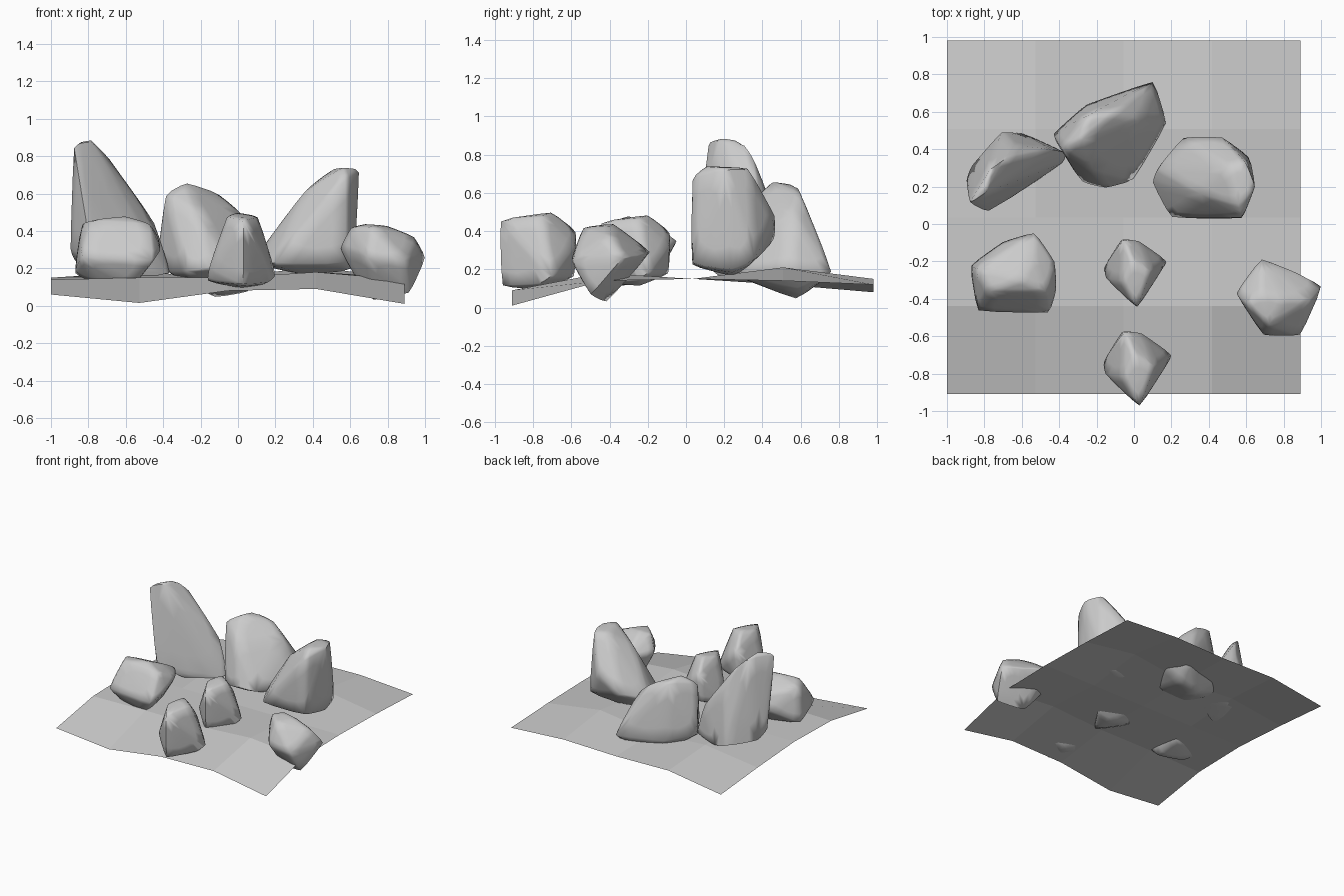
import bpy, bmesh


def finish(name, bm):
    mesh = bpy.data.meshes.new(name)
    bm.to_mesh(mesh)
    bm.free()
    ob = bpy.data.objects.new(name, mesh)
    bpy.context.collection.objects.link(ob)
    return ob


def rock(name, points, offset=(0, 0, 0), scale=1.0, crease=0.62):
    """Faceted boulder: hull of its corner points, softened by a creased subdivision."""
    bm = bmesh.new()
    for p in points:
        bm.verts.new([a * scale + b for a, b in zip(p, offset)])
    bmesh.ops.convex_hull(bm, input=bm.verts[:])
    loose = [v for v in bm.verts if not v.link_faces]
    bmesh.ops.delete(bm, geom=loose, context='VERTS')
    bmesh.ops.recalc_face_normals(bm, faces=bm.faces[:])
    layer = bm.edges.layers.float.new('crease_edge')
    for e in bm.edges:
        e[layer] = crease
    ob = finish(name, bm)
    sub = ob.modifiers.new('soften', 'SUBSURF')
    sub.levels = sub.render_levels = 2
    bpy.context.view_layer.objects.active = ob
    ob.select_set(True)
    bpy.ops.object.shade_smooth_by_angle(angle=1.4)
    ob.select_set(False)


# Uneven ground sheet, four by four flat cells
heights = [(0.06, 0.015, 0.08, 0.09, 0.01),
           (0.14, 0.15, 0.15, 0.18, 0.14),
           (0.15, 0.15, 0.15, 0.15, 0.15),
           (0.12, 0.18, 0.15, 0.21, 0.14),
           (0.08, 0.15, 0.14, 0.15, 0.12)]
bm = bmesh.new()
grid = [[bm.verts.new((-1 + 0.4725 * i, -0.91 + 0.4725 * j, z))
         for i, z in enumerate(row)] for j, row in enumerate(heights)]
for j in range(4):
    for i in range(4):
        bm.faces.new((grid[j][i], grid[j][i + 1], grid[j + 1][i + 1], grid[j + 1][i]))
finish('ground', bm)

# Tall leaning rock, back left
rock('tall_rock', [
    (-0.88, 0.11, 0.87), (-0.79, 0.17, 0.89), (-0.77, 0.29, 0.87), (-0.69, 0.35, 0.79),
    (-0.64, 0.42, 0.62), (-0.44, 0.40, 0.44), (-0.90, 0.24, 0.29), (-0.87, 0.32, 0.22),
    (-0.71, 0.50, 0.20), (-0.60, 0.49, 0.18), (-0.36, 0.38, 0.18), (-0.37, 0.33, 0.16),
    (-0.78, 0.06, 0.26), (-0.60, 0.18, 0.15)])

# Broad rock, back centre
rock('broad_rock', [
    (-0.39, 0.40, 0.60), (-0.28, 0.45, 0.66), (-0.25, 0.58, 0.64), (-0.10, 0.60, 0.60),
    (0.03, 0.56, 0.49), (-0.22, 0.29, 0.50), (-0.44, 0.48, 0.22), (-0.26, 0.64, 0.18),
    (0.11, 0.77, 0.18), (0.18, 0.54, 0.20), (0.00, 0.23, 0.18), (-0.15, 0.19, 0.20),
    (-0.28, 0.22, 0.18), (-0.38, 0.38, 0.18), (-0.12, 0.58, 0.04), (0.05, 0.60, 0.07)])

# Ridge-topped rock, back right
rock('ridge_rock', [
    (0.58, 0.03, 0.68), (0.65, 0.20, 0.73), (0.56, 0.10, 0.74), (0.50, 0.30, 0.73),
    (0.60, 0.33, 0.73), (0.36, 0.16, 0.62), (0.47, 0.47, 0.48), (0.12, 0.30, 0.30),
    (0.26, 0.47, 0.36), (0.09, 0.22, 0.22), (0.19, 0.03, 0.22), (0.58, 0.03, 0.22),
    (0.62, 0.36, 0.24), (0.62, 0.24, 0.19), (0.35, 0.25, 0.16)])

# Squat rock, front left
rock('squat_rock', [
    (-0.84, -0.24, 0.44), (-0.78, -0.36, 0.46), (-0.60, -0.30, 0.48), (-0.47, -0.36, 0.44),
    (-0.54, -0.18, 0.43), (-0.42, -0.20, 0.36), (-0.41, -0.35, 0.30), (-0.53, -0.04, 0.35),
    (-0.70, -0.09, 0.27), (-0.45, -0.48, 0.24), (-0.84, -0.47, 0.26), (-0.88, -0.22, 0.17),
    (-0.56, -0.18, 0.14), (-0.56, -0.40, 0.10), (-0.78, -0.36, 0.12)])

# Two matching wedge stones along the middle
wedge = [
    (0.03, -0.98, 0.46), (-0.06, -0.82, 0.48), (0.00, -0.70, 0.50), (0.11, -0.76, 0.48),
    (-0.05, -0.57, 0.40), (0.04, -0.58, 0.32), (-0.16, -0.80, 0.20), (-0.17, -0.74, 0.13),
    (-0.07, -0.58, 0.16), (0.21, -0.70, 0.16), (0.17, -0.76, 0.12), (0.03, -0.97, 0.11),
    (0.02, -0.75, 0.09)]
rock('front_stone', wedge)
rock('middle_stone', wedge, (-0.01, 0.44, 0.03), 0.91)

# Rough stone, right
rock('right_stone', [
    (0.60, -0.42, 0.42), (0.72, -0.54, 0.42), (0.68, -0.38, 0.44), (0.80, -0.40, 0.43),
    (0.95, -0.40, 0.37), (1.01, -0.33, 0.26), (0.68, -0.18, 0.29), (0.87, -0.26, 0.26),
    (0.54, -0.37, 0.31), (0.69, -0.60, 0.26), (0.89, -0.60, 0.24), (0.92, -0.50, 0.06),
    (0.62, -0.34, 0.16), (0.72, -0.42, 0.02)])
